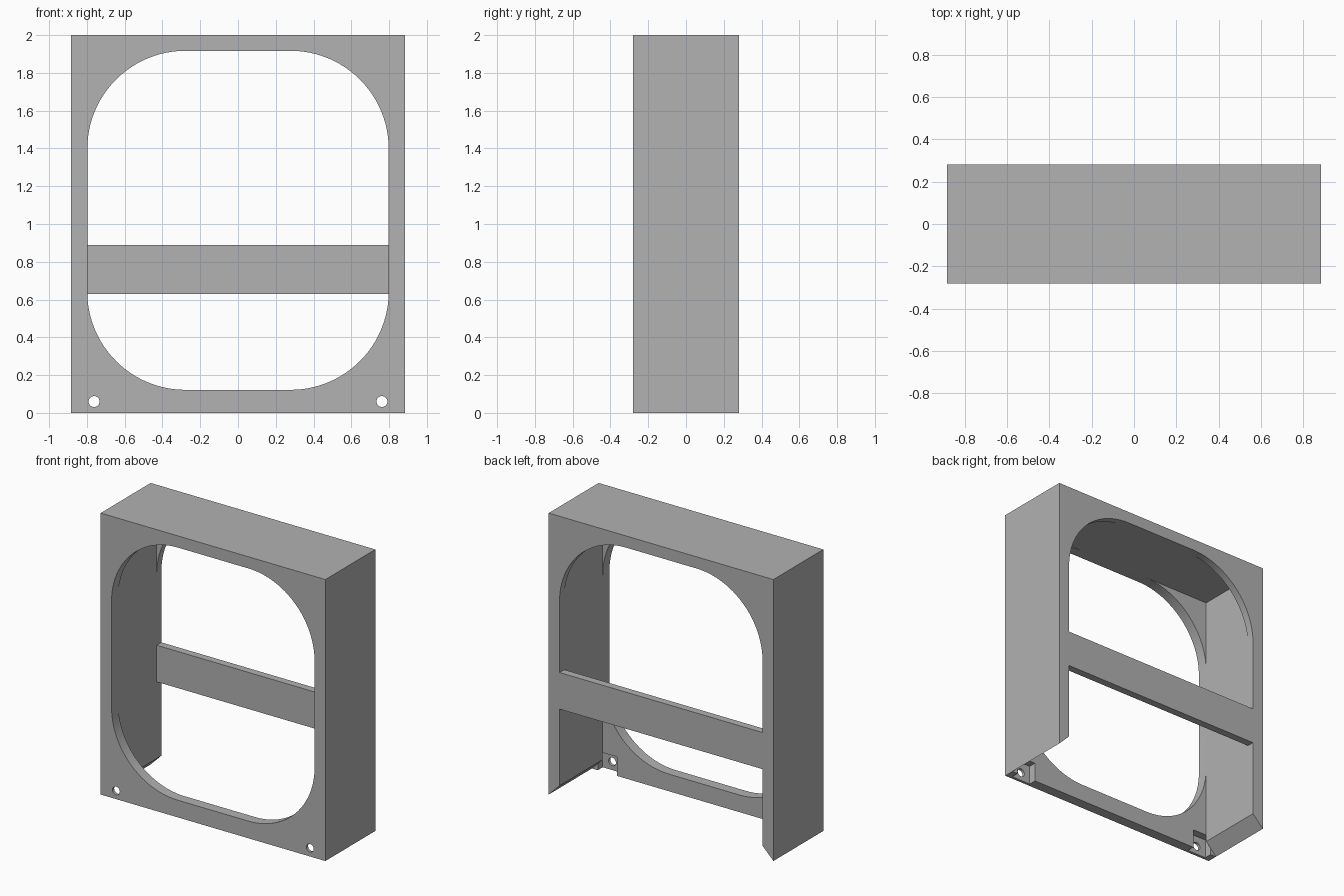
import bpy, bmesh, math

cube = bpy.data.objects.get("Cube")
if cube:
    bpy.data.objects.remove(cube, do_unlink=True)

# Main dimensions
HALF_W, HEIGHT = 0.883, 2.0
FRONT, BACK = -0.28, 0.28
FRONT_IN, BACK_IN = -0.205, 0.227   # inner faces of front panel and back parts
IN_W, IN_TOP, IN_BOTTOM = 0.798, 1.917, 0.122
RADIUS = 0.52
MITRE = HALF_W - IN_W

grey = bpy.data.materials.new("plain grey")
grey.use_nodes = True
colour = (0.445, 0.445, 0.445, 1)
grey.diffuse_color = colour
grey.node_tree.nodes["Principled BSDF"].inputs["Base Color"].default_value = colour


def prism(name, outline, y0, y1):
    """Extrude an x-z outline along y."""
    bm = bmesh.new()
    face = bm.faces.new([bm.verts.new((x, y0, z)) for x, z in outline])
    out = bmesh.ops.extrude_face_region(bm, geom=[face])
    moved = [g for g in out["geom"] if isinstance(g, bmesh.types.BMVert)]
    bmesh.ops.translate(bm, verts=moved, vec=(0, y1 - y0, 0))
    bmesh.ops.recalc_face_normals(bm, faces=bm.faces)
    mesh = bpy.data.meshes.new(name)
    bm.to_mesh(mesh)
    bm.free()
    mesh.materials.append(grey)
    obj = bpy.data.objects.new(name, mesh)
    bpy.context.collection.objects.link(obj)
    return obj


def rect(x0, x1, z0, z1):
    return [(x0, z0), (x1, z0), (x1, z1), (x0, z1)]


def arc(cx, cz, r, start, end, steps):
    angles = [math.radians(start + (end - start) * i / steps) for i in range(steps + 1)]
    return [(cx + r * math.cos(a), cz + r * math.sin(a)) for a in angles]


def activate(obj):
    bpy.ops.object.select_all(action='DESELECT')
    obj.select_set(True)
    bpy.context.view_layer.objects.active = obj


def cut(obj, cutter):
    mod = obj.modifiers.new("cut", 'BOOLEAN')
    mod.operation, mod.solver, mod.object = 'DIFFERENCE', 'EXACT', cutter
    activate(obj)
    bpy.ops.object.modifier_apply(modifier=mod.name)
    bpy.data.objects.remove(cutter, do_unlink=True)


def smooth(obj):
    activate(obj)
    bpy.ops.object.shade_smooth_by_angle(angle=math.radians(30))


# Front panel with a large rounded opening
front_panel = prism("front_panel", rect(-HALF_W, HALF_W, 0, HEIGHT), FRONT, FRONT_IN)
cx, top_z, low_z = IN_W - RADIUS, IN_TOP - RADIUS, IN_BOTTOM + RADIUS
opening = (arc(cx, top_z, RADIUS, 0, 90, 24) + arc(-cx, top_z, RADIUS, 90, 180, 24)
           + arc(-cx, low_z, RADIUS, 180, 270, 24) + arc(cx, low_z, RADIUS, 270, 360, 24))
cut(front_panel, prism("opening_cutter", opening, -0.5, 0))

# Recessed screw corners with through holes
for side in (-1, 1):
    x, z = side * 0.762, 0.06
    cut(front_panel, prism("pocket_cutter", rect(x - 0.075, x + 0.075, -0.1, z + 0.075), -0.26, 0))
    cut(front_panel, prism("hole_cutter", arc(x, z, 0.029, 0, 345, 23), -0.5, 0))
smooth(front_panel)

# Side walls and top, with the open bottom ends mitred
prism("wall_frame", [
    (-HALF_W, 0), (-HALF_W, HEIGHT), (HALF_W, HEIGHT), (HALF_W, 0),
    (IN_W, MITRE), (IN_W, IN_TOP), (-IN_W, IN_TOP), (-IN_W, MITRE)], FRONT_IN, BACK)

# Rounded upper corners of the back opening
for side, label in ((1, "left"), (-1, "right")):
    curve = [(side * x, z) for x, z in arc(cx, top_z, RADIUS, 0, 90, 24)]
    smooth(prism("back_corner_" + label, curve + [(side * IN_W, IN_TOP)], BACK_IN, BACK))

# Cross bar at the back
prism("cross_bar", rect(-IN_W, IN_W, 0.63, 0.89), BACK_IN, BACK)
